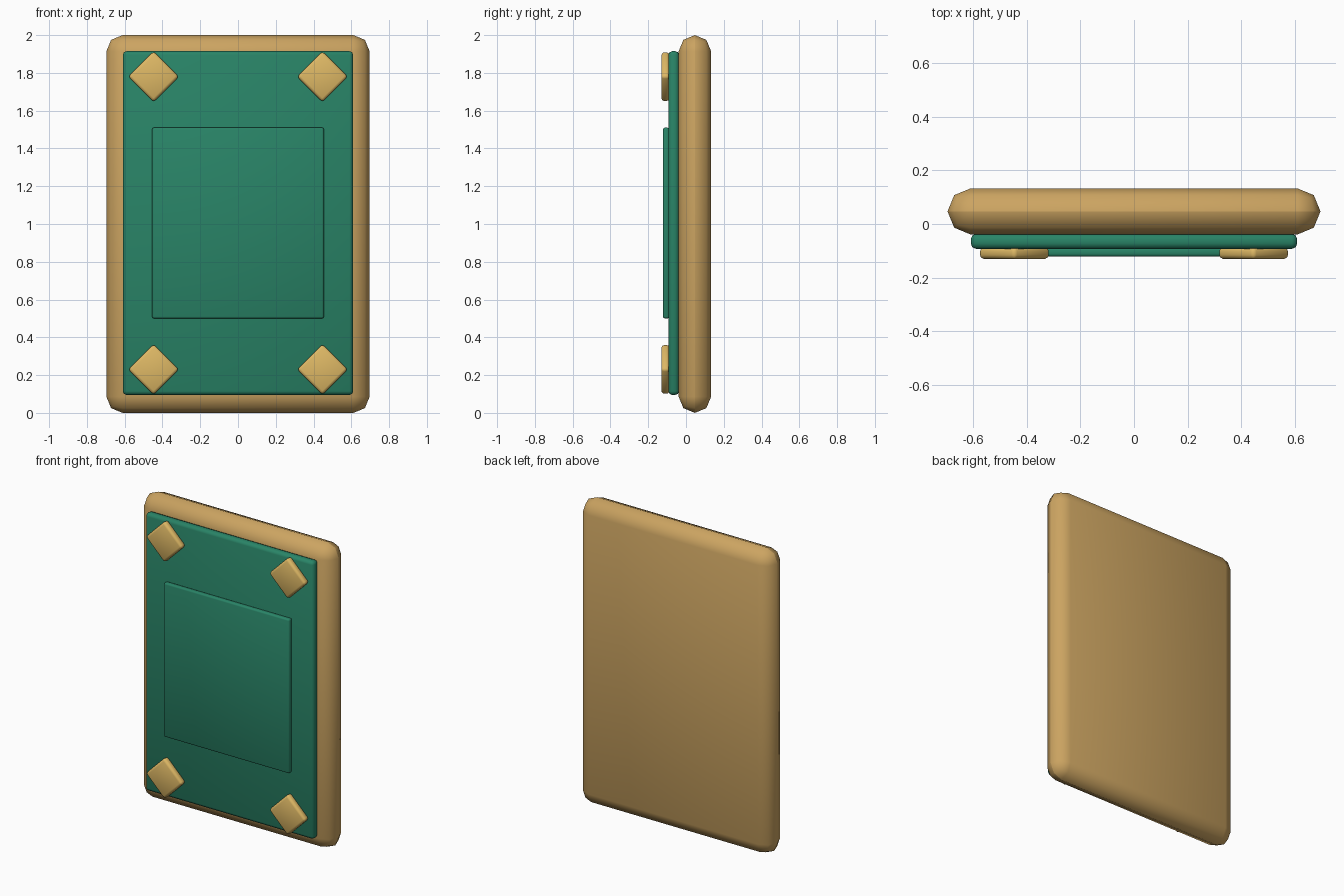
import bpy
from math import radians

if "Cube" in bpy.data.objects:
    bpy.data.objects.remove(bpy.data.objects["Cube"])


def material(name, rgb):
    m = bpy.data.materials.new(name)
    m.diffuse_color = (*rgb, 1)
    m.use_nodes = True
    m.node_tree.nodes["Principled BSDF"].inputs["Base Color"].default_value = m.diffuse_color
    return m


WOOD = material("tan", (0.60, 0.37, 0.12))
GREEN = material("green", (0.022, 0.23, 0.135))
GOLD = material("gold", (0.73, 0.48, 0.13))


def slab(name, x, z, width, height, front, back, bevel, mat, turn=0):
    """Rounded upright slab between two y planes, optionally turned about y."""
    bpy.ops.mesh.primitive_cube_add(size=1, location=(x, (front + back) / 2, z))
    ob = bpy.context.object
    ob.name = name
    ob.scale = (width, back - front, height)
    bpy.ops.object.transform_apply(location=False, rotation=False, scale=True)
    ob.rotation_euler.y = radians(turn)
    mod = ob.modifiers.new("rounded_edges", 'BEVEL')
    mod.width = bevel
    mod.segments = 2
    bpy.ops.object.shade_smooth()
    ob.data.materials.append(mat)
    return ob


# Thick rounded cover board
slab("cover", 0, 1.0, 1.394, 2.0, -0.039, 0.133, 0.086, WOOD)

# Raised front panel and the inset plate on it
slab("front_panel", 0, 1.005, 1.22, 1.82, -0.093, -0.037, 0.02, GREEN)
slab("centre_plate", 0, 1.005, 0.91, 1.01, -0.122, -0.088, 0.01, GREEN)

# Diamond studs in the four corners
for side, sx in (("left", -1), ("right", 1)):
    for level, z in (("lower", 0.23), ("upper", 1.78)):
        slab(f"{level}_{side}_stud", sx * 0.447, z, 0.19, 0.19,
             -0.131, -0.087, 0.015, GOLD, turn=45)
